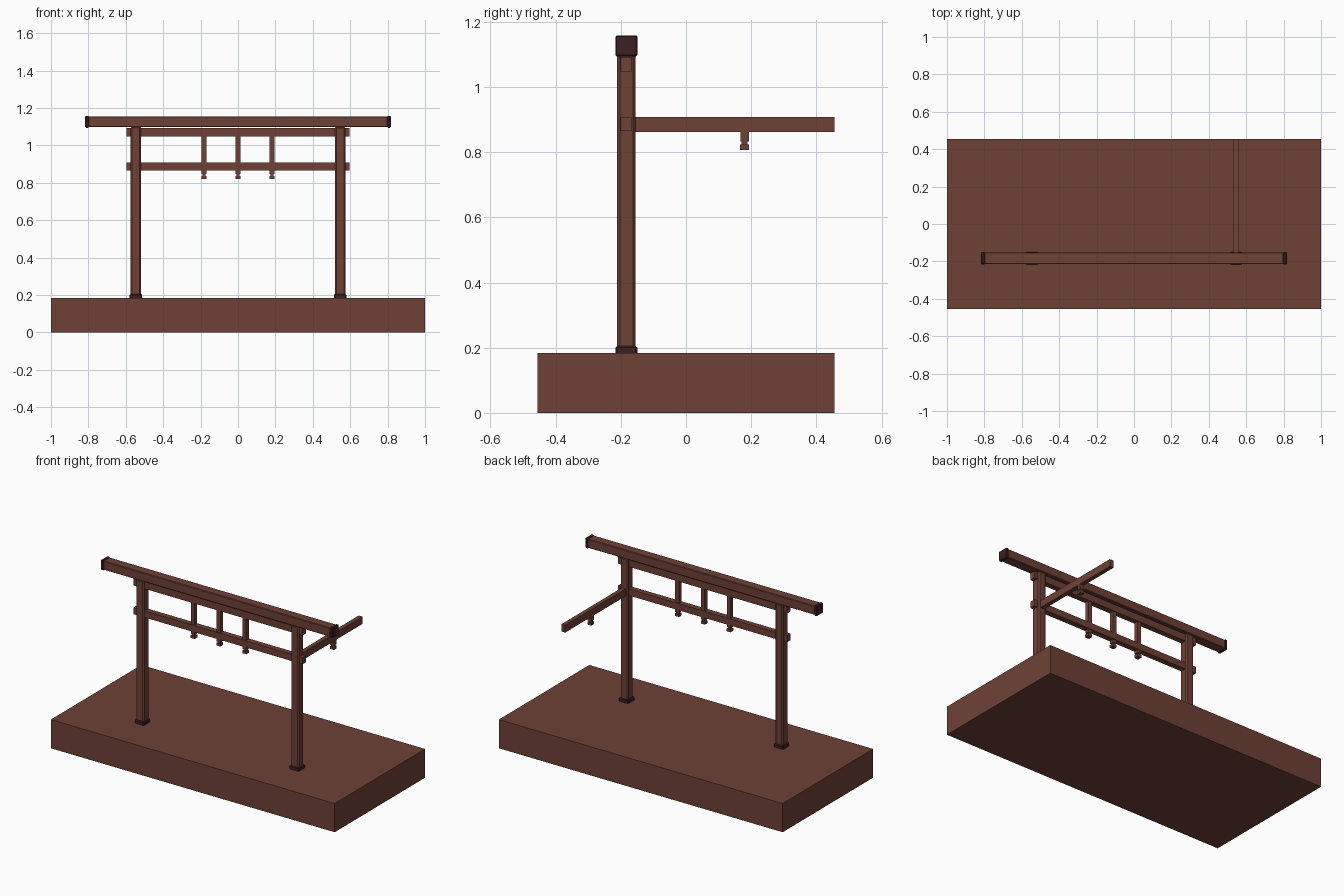
import bpy

cube = bpy.data.objects.get("Cube")
if cube:
    bpy.data.objects.remove(cube, do_unlink=True)


def make_material(name, colour):
    mat = bpy.data.materials.new(name)
    mat.use_nodes = True
    mat.diffuse_color = colour
    mat.node_tree.nodes["Principled BSDF"].inputs["Base Color"].default_value = colour
    return mat


wood = make_material("red brown wood", (0.156, 0.053, 0.036, 1))
dark = make_material("dark maroon", (0.048, 0.0145, 0.016, 1))


def box(name, centre, size, mat=wood, chamfer=0):
    """Box with optional flat chamfered edges."""
    bpy.ops.mesh.primitive_cube_add(size=1, location=centre)
    obj = bpy.context.object
    obj.name = name
    obj.scale = size
    bpy.ops.object.transform_apply(location=False, rotation=False, scale=True)
    obj.data.materials.append(mat)
    if chamfer:
        bevel = obj.modifiers.new("chamfer", 'BEVEL')
        bevel.width = chamfer
        bevel.segments = 1
    return obj


def span(name, xs, ys, zs, mat=wood, chamfer=0):
    """Box given by its limits on each axis."""
    limits = (xs, ys, zs)
    return box(name, [(a + b) / 2 for a, b in limits],
               [b - a for a, b in limits], mat, chamfer)


def hanging_strut(name, x, y, top, bottom):
    """Slim square strut ending in a neck and a small block."""
    for part, half, low, high in (("shaft", 0.013, bottom + 0.026, top),
                                  ("neck", 0.009, bottom + 0.016, bottom + 0.026),
                                  ("block", 0.014, bottom, bottom + 0.017)):
        span(f"{name}_{part}", (x - half, x + half), (y - half, y + half),
             (low, high))


BASE_TOP = 0.183
POST_X = 0.546
FRAME_Y = -0.183

# Ground slab
span("base_slab", (-1, 1), (-0.455, 0.455), (0, BASE_TOP))

# Posts, collars and beam end caps
for side, sign in (("left", 1), ("right", -1)):
    x = sign * POST_X
    post = box(f"{side}_post", (x, FRAME_Y, 0.642), (0.056, 0.056, 0.918))
    bevel = post.modifiers.new("chamfer", 'BEVEL')
    bevel.width = 0.008
    bevel.segments = 1
    box(f"{side}_post_collar", (x, FRAME_Y, BASE_TOP + 0.008),
        (0.067, 0.067, 0.028), dark, 0.005)
    box(f"{side}_beam_cap", (sign * 0.807, FRAME_Y, 1.126),
        (0.02, 0.067, 0.064), dark, 0.004)

# Horizontal beams
span("top_beam", (-0.8, 0.8), (-0.214, -0.152), (1.098, 1.155), wood, 0.004)
span("upper_rail", (-0.596, 0.596), (-0.201, -0.165), (1.048, 1.092))
span("lower_rail", (-0.596, 0.596), (-0.201, -0.165), (0.865, 0.907))
span("rear_beam", (POST_X - 0.0135, POST_X + 0.0135), (-0.17, 0.455),
     (0.862, 0.908))

# Hanging struts
for i, x in enumerate((-0.182, 0, 0.182)):
    hanging_strut(f"front_strut_{i + 1}", x, FRAME_Y, 1.05, 0.82)
hanging_strut("rear_strut", POST_X, 0.18, 0.87, 0.806)
